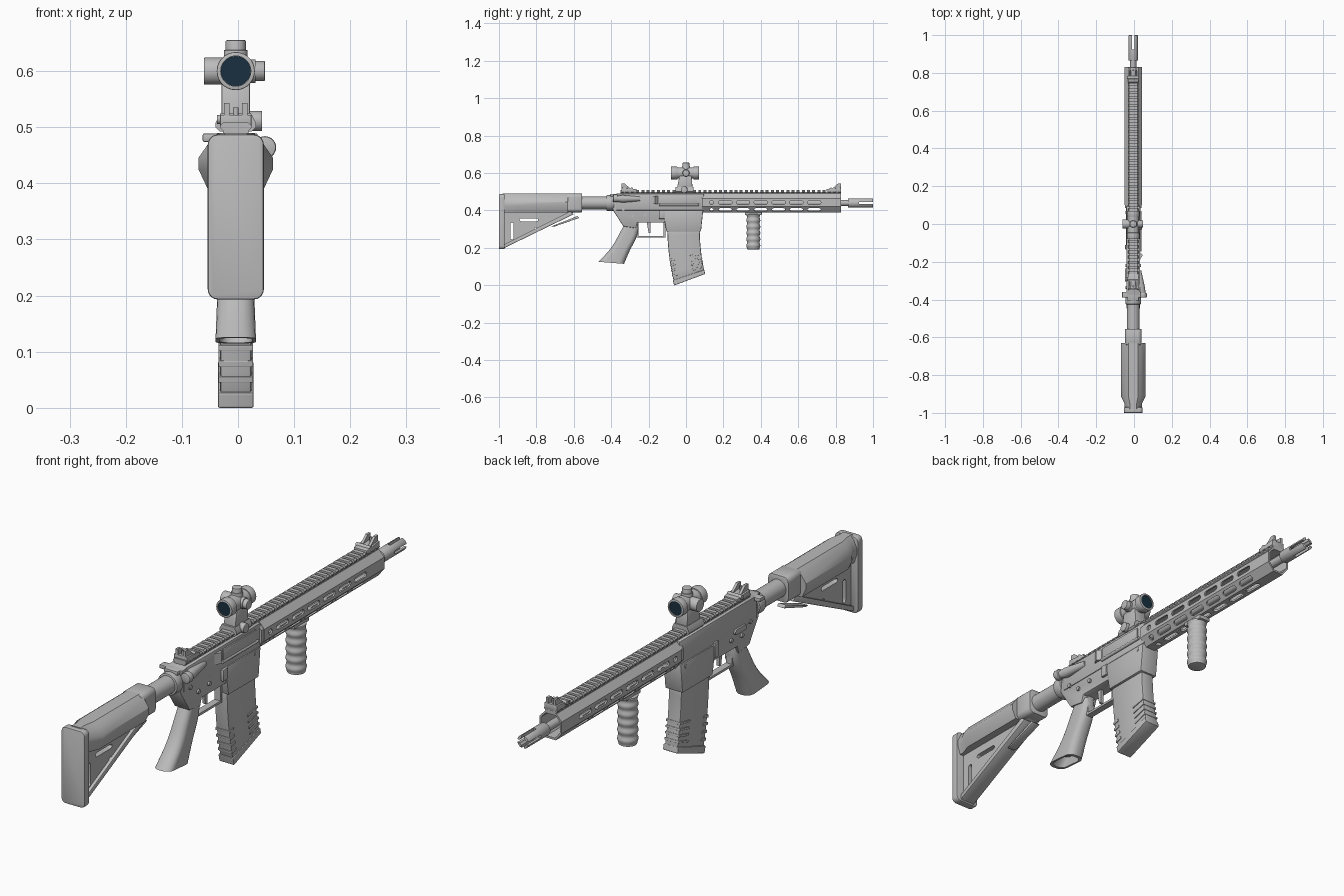
import bpy, bmesh, math
from mathutils import Vector, Matrix

if "Cube" in bpy.data.objects:
    bpy.data.objects.remove(bpy.data.objects["Cube"])

# shared levels: rail deck, barrel axis, optic axis
DECK, BORE, OPTIC = .49, .44, .6
parts, cutters = [], []


# ---- helpers ----
def material(name, rgb):
    mat = bpy.data.materials.new(name)
    mat.use_nodes = True
    mat.diffuse_color = (*rgb, 1)
    mat.node_tree.nodes["Principled BSDF"].inputs["Base Color"].default_value = mat.diffuse_color
    return mat


GREY = material("plain grey", (.5, .5, .5))
GLASS = material("dark blue glass", (.01, .03, .05))


def place(axis, p, t):
    return {"x": (t, p[0], p[1]), "y": (p[0], t, p[1]), "z": (p[0], p[1], t)}[axis]


def loft(name, rings, mat=GREY, bevel=0, closed=False):
    bm = bmesh.new()
    loops = [[bm.verts.new(p) for p in ring] for ring in rings]
    pairs = list(zip(loops, loops[1:]))
    if closed:
        pairs.append((loops[-1], loops[0]))
    else:
        bm.faces.new(loops[0])
        bm.faces.new(loops[-1])
    for a, b in pairs:
        for i in range(len(a)):
            bm.faces.new((a[i], a[i - 1], b[i - 1], b[i]))
    bmesh.ops.recalc_face_normals(bm, faces=bm.faces)
    mesh = bpy.data.meshes.new(name)
    bm.to_mesh(mesh)
    bm.free()
    mesh.materials.append(mat)
    ob = bpy.data.objects.new(name, mesh)
    bpy.context.scene.collection.objects.link(ob)
    if bevel:
        mod = ob.modifiers.new("bevel", "BEVEL")
        mod.width, mod.segments, mod.limit_method = bevel, 2, "ANGLE"
    parts.append(ob)
    return ob


def extrude(name, axis, pts, start, end, bevel=0, mat=GREY):
    return loft(name, [[place(axis, p, t) for p in pts] for t in (start, end)], mat, bevel)


def side(name, pts, half_width, bevel=0):
    return extrude(name, "x", pts, -half_width, half_width, bevel)


def box(name, half_width, y0, y1, z0, z1, bevel=0, x=0):
    pts = [(y0, z0), (y1, z0), (y1, z1), (y0, z1)]
    return extrude(name, "x", pts, x - half_width, x + half_width, bevel)


def circle(centre, r, n=28):
    turns = [math.tau * i / n for i in range(n)]
    return [(centre[0] + r * math.cos(a), centre[1] + r * math.sin(a)) for a in turns]


def cylinder(name, axis, centre, r, start, end, bevel=0, mat=GREY):
    return extrude(name, axis, circle(centre, r), start, end, bevel, mat)


def rounded(cx, cy, hx, hy, r, n=5):
    pts = []
    for quarter, (sx, sy) in enumerate(((1, 1), (-1, 1), (-1, -1), (1, -1))):
        for i in range(n + 1):
            a = math.pi / 2 * (quarter + i / n)
            pts.append((cx + sx * (hx - r) + r * math.cos(a), cy + sy * (hy - r) + r * math.sin(a)))
    return pts


def slot(cy, cz, hy, hz):
    return rounded(cy, cz, hy, hz, min(hy, hz) * .98)


def mirrored(half):
    return half + [(-x, z) for x, z in reversed(half)]


def cut(target, cutter):
    parts.remove(cutter)
    cutters.append(cutter)
    cutter.hide_render = True
    mod = target.modifiers.new("cut", "BOOLEAN")
    mod.operation, mod.solver, mod.object = "DIFFERENCE", "EXACT", cutter


# ---- stock ----
extrude("butt_pad", "y", rounded(0, .34, .05, .147, .018), -1, -.97, .004)
body = mirrored([(.026, DECK), (.046, .475), (.066, .446), (.066, .424), (.05, .39)])
loft("stock_body", [[(x * s, y, z) for x, z in body] for y, s in ((-.98, .7), (-.95, .7), (-.91, 1), (-.63, 1))])
extrude("stock_collar", "y", rounded(0, BORE, .044, .05, .02), -.64, -.555, .004)
web = side("stock_web", [(-.98, .2), (-.98, .41), (-.6, .41), (-.6, .39)], .02)
for hole in ((-.84, .35, .05, .008), (-.93, .29, .009, .045), (-.8, .3, .01, .01)):
    cut(web, side("web_cutter", slot(*hole), .1))
side("stock_lower_rim", [(-.98, .195), (-.98, .215), (-.62, .395), (-.6, .38)], .032, .003)
side("stock_lever", [(-.72, .315), (-.7, .315), (-.57, .36), (-.58, .37)], .016, .002)
cylinder("buffer_tube", "y", (0, BORE), .034, -.6, -.38)
cylinder("tube_nut", "y", (0, BORE), .042, -.425, -.385, .004)

# ---- receiver ----
box("upper_receiver", .036, -.375, .095, .4, DECK, .004)
side("lower_receiver", [(-.395, .45), (-.39, .4), (-.335, .315), (-.27, .305), (-.26, .335),
                        (-.1, .335), (.08, .335), (.09, .45)], .033, .004)
side("magazine_well", [(-.125, .4), (-.105, .287), (.08, .287), (.092, .4)], .038, .005)
box("trigger_guard", .013, -.265, -.12, .255, .264)
for y in (-.265, -.12):
    box("trigger_guard_post", .013, y, y + .01, .255, .34)
side("trigger", [(-.21, .34), (-.2, .28), (-.19, .28), (-.19, .34)], .006)
for pin in ((-.335, .405), (-.285, .37), (-.22, .375), (.06, .385)):
    cylinder("receiver_pin", "x", pin, .008, -.04, .04)
box("port_cover", .004, -.14, .06, .43, .478, .002, x=.037)
cylinder("port_hinge", "y", (.039, .43), .006, -.145, .07)
extrude("case_deflector", "z", [(.03, -.2), (.05, -.165), (.03, -.145)], .435, .478)
box("magazine_release", .006, -.145, -.115, .355, .4, .003, x=.037)
box("bolt_catch", .006, -.135, -.11, .35, .41, .003, x=-.037)
extrude("selector_lever", "x", slot(-.27, .4, .035, .01), -.043, -.03)

# ---- forward assist and charging handle ----
cylinder("assist_button", "y", (.052, .464), .02, -.39, -.365, .004)
loft("assist_housing", [[place("y", p, y) for p in circle((x, .462), r)]
                        for y, r, x in ((-.37, .015, .05), (-.34, .02, .043), (-.245, .012, .03))])
box("charging_handle", .03, -.405, -.33, .474, .489, .003)
box("charging_wings", .049, -.39, -.36, .474, .489, .003, x=-.01)

# ---- pistol grip, hollow underneath ----
rings = []
for t, scale in [(i / 8, 1) for i in range(9)] + [(1, .8), (.85, .75)]:
    centre, depth = -.29 - .11 * t ** 1.4, .036 + .03 * t + .004 * math.sin(t * 7)
    width = (.028 + .008 * t) * scale
    rings.append([(x, y, .33 - .21 * t - .08 * (y - centre))
                  for x, y in rounded(0, centre, width, depth * scale, width * .85)])
loft("pistol_grip", rings)


# ---- magazine, swept along one curve ----
def mag_point(across, s):
    rear = Vector((-.1 + .04 * s * s, .31 - .31 * s))
    front = Vector((.073 + .028 * s * s, .31 - .25 * s))
    return rear.lerp(front, across)


def mag_band(name, s0, s1, rear, front, half_width, bevel):
    steps = [s0 + (s1 - s0) * i / 6 for i in range(7)]
    pts = [mag_point(rear, s) for s in steps] + [mag_point(front, s) for s in reversed(steps)]
    side(name, pts, half_width, bevel)


mag_band("magazine", 0, .95, 0, 1, .028, .006)
mag_band("magazine_base", .91, 1, -.02, 1.01, .032, .004)
for k in range(4):
    s = .55 + .09 * k
    mag_band("magazine_front_rib", s, s + .035, .65, 1.01, .031, .002)
    mag_band("magazine_rear_rib", s, s + .035, -.01, .15, .031, .002)

# ---- handguard, a hollow slotted shell ----
shell = mirrored([(.024, DECK), (.047, .465), (.047, .42), (.022, .388)])
core = [(x * .86, BORE + (z - BORE) * .86) for x, z in shell]
guard = loft("handguard", [[place("y", p, y) for p in ring] for ring, y in
                           ((shell, .1), (shell, .83), (core, .83), (core, .1))], closed=True)
for (xa, za), (xb, zb) in list(zip(shell, shell[1:]))[1:-1]:
    turn = Matrix.Rotation(math.atan2(xa - xb, za - zb), 4, "Y")
    turn = Matrix.Translation(((xa + xb) / 2, 0, (za + zb) / 2)) @ turn
    for i in range(7):
        y, length = (.115 + .095 * i, .036) if i else (.137, .011)
        cutter = extrude("slot_cutter", "x", slot(y, 0, length, .01), -.012, .02)
        cutter.data.transform(turn)
        cut(guard, cutter)
extrude("handguard_clamp", "y", [(x * .94, z) for x, z in shell], .085, .104)

# ---- top rail ----
box("rail_base", .023, -.35, .83, .485, .498)
tooth = mirrored([(.022, .509), (.028, .503), (.028, .499), (.022, .493)])
for i in range(43):
    y = -.35 + .0277 * i
    extrude("rail_tooth", "y", tooth, y, y + .016)

# ---- barrel and muzzle ----
cylinder("barrel", "y", (0, BORE), .016, .09, .9)
muzzle = cylinder("muzzle_device", "y", (0, BORE), .025, .865, 1, .003)
cut(muzzle, cylinder("bore_cutter", "y", (0, BORE), .015, .905, 1.1))
for w, h in ((.006, .05), (.05, .006)):
    cut(muzzle, box("prong_cutter", w, .925, 1.1, BORE - h, BORE + h))

# ---- folding sights, mirrored fore and aft ----
for name, end, d in (("front_sight", .83, -1), ("rear_sight", -.345, 1)):
    tip = end + d * .08
    side(name + "_base", [(end, .5), (end, .522), (tip, .514), (tip, .5)], .028, .002)
    for x in (-.016, .016):
        wing = [(end, .51), (end, .543), (end + d * .018, .543), (end + d * .05, .515)]
        extrude(name + "_ear", "x", wing, x - .005, x + .005)
    cylinder(name + "_post", "z", (0, end + d * .015), .005, .51, .535)
    cylinder(name + "_pivot", "x", (end + d * .055, .514), .008, -.033, .028)

# ---- optic ----
cylinder("optic_tube", "y", (0, OPTIC), .03, -.07, .06)
for y, depth in ((-.08, .034), (.07, -.03)):
    inward = math.copysign(.006, depth)
    rim = cylinder("optic_rim", "y", (0, OPTIC), .034, y, y + depth, .002)
    cut(rim, cylinder("rim_cutter", "y", (0, OPTIC), .027, y - inward, y + inward))
    cylinder("lens", "y", (0, OPTIC), .0268, y + inward / 2, y + inward * 1.2, mat=GLASS)
for name, axis, centre, r, end in (("top", "z", (0, 0), .018, .655), ("right", "x", (0, OPTIC), .018, .052),
                                   ("left", "x", (0, OPTIC), .024, -.057)):
    base = OPTIC if axis == "z" else 0
    cylinder(name + "_turret_base", axis, centre, .021, base, base + (end - base) * .68, .001)
    cylinder(name + "_turret_cap", axis, centre, r, base, end, .002)
side("optic_riser", [(-.05, .51), (-.035, .585), (.03, .585), (.036, .51)], .025, .003)
clamp = mirrored([(.027, .525), (.036, .508), (.036, .5), (.028, .492)])
extrude("optic_clamp", "y", clamp, -.055, .04)
cylinder("clamp_screw", "x", (-.01, .511), .018, .02, .047, .002)

# ---- vertical foregrip with rippled sides ----
loft("foregrip", [[place("z", p, .38 - .004 * i) for p in circle((0, .36), .0355 + .002 * math.cos(i * .75))]
                  for i in range(48)], bevel=.003)
box("foregrip_mount", .024, .315, .405, .375, .392, .003)

# ---- bake modifiers, shade, centre ----
bpy.context.view_layer.update()
deps = bpy.context.evaluated_depsgraph_get()
baked = [(ob, bpy.data.meshes.new_from_object(ob.evaluated_get(deps))) for ob in parts]
for ob, mesh in baked:
    ob.modifiers.clear()
    ob.data = mesh
    mesh.shade_smooth()
    mesh.set_sharp_from_angle(angle=math.radians(32))
    ob.location.x = -.004
for cutter in cutters:
    bpy.data.objects.remove(cutter)
